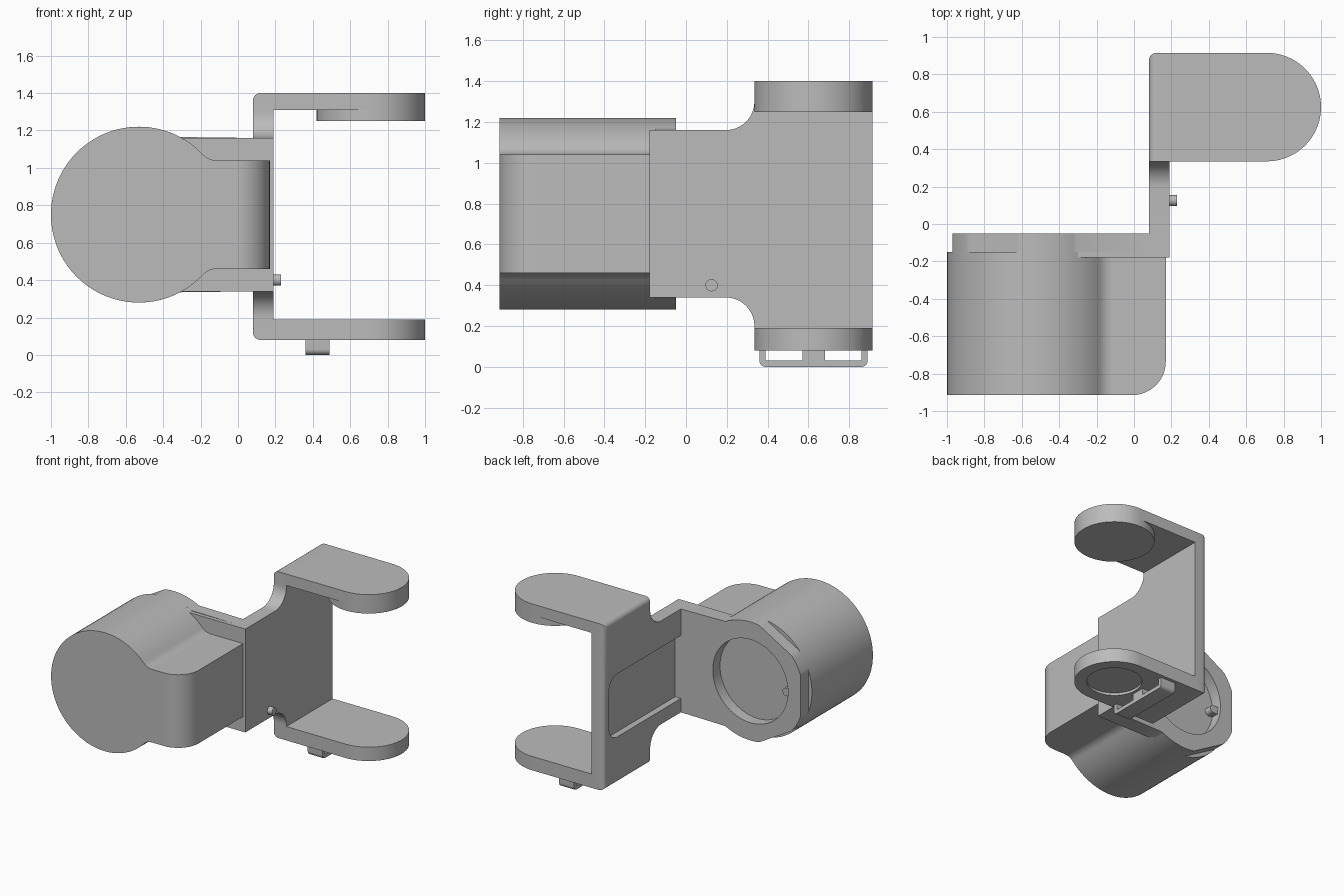
import bpy, bmesh
from math import sin, cos, radians, sqrt, atan2, degrees

cube = bpy.data.objects.get("Cube")
if cube:
    bpy.data.objects.remove(cube, do_unlink=True)

GREY = (0.5, 0.5, 0.5, 1)
grey = bpy.data.materials.new("plain grey")
grey.diffuse_color = GREY
grey.use_nodes = True
grey.node_tree.nodes["Principled BSDF"].inputs["Base Color"].default_value = GREY


def arc(cx, cy, r, a0, a1, n=16):
    angles = [radians(a0 + (a1 - a0) * i / n) for i in range(n + 1)]
    return [(cx + r * cos(a), cy + r * sin(a)) for a in angles]


def circle(cx, cy, r, n=64):
    return arc(cx, cy, r, 0, 360, n)[:-1]


def rect(a0, b0, a1, b1):
    return [(a0, b0), (a1, b0), (a1, b1), (a0, b1)]


def prism(name, pts, axis, lo, hi, bevels=()):
    """Extrude a closed profile along an axis; bevels are (edge test, radius, segments)."""
    place = {"x": lambda a, b, t: (t, a, b),
             "y": lambda a, b, t: (a, t, b),
             "z": lambda a, b, t: (a, b, t)}[axis]
    bm = bmesh.new()
    ends = [[bm.verts.new(place(a, b, t)) for a, b in pts] for t in (lo, hi)]
    bm.faces.new(ends[0])
    bm.faces.new(ends[1][::-1])
    for i in range(len(pts)):
        j = (i + 1) % len(pts)
        bm.faces.new((ends[0][j], ends[0][i], ends[1][i], ends[1][j]))
    bmesh.ops.recalc_face_normals(bm, faces=bm.faces)
    for test, radius, segments in bevels:
        edges = [e for e in bm.edges if all(test(v.co) for v in e.verts)]
        bmesh.ops.bevel(bm, geom=edges, offset=radius, segments=segments,
                        profile=0.5, affect="EDGES")
    mesh = bpy.data.meshes.new(name)
    bm.to_mesh(mesh)
    bm.free()
    mesh.materials.append(grey)
    ob = bpy.data.objects.new(name, mesh)
    bpy.context.collection.objects.link(ob)
    parts.append(ob)
    return ob


def activate(ob):
    bpy.ops.object.select_all(action="DESELECT")
    ob.select_set(True)
    bpy.context.view_layer.objects.active = ob


def cut(ob, cutter):
    mod = ob.modifiers.new("cut", "BOOLEAN")
    mod.operation, mod.solver, mod.object = "DIFFERENCE", "EXACT", cutter
    activate(ob)
    bpy.ops.object.modifier_apply(modifier=mod.name)
    parts.remove(cutter)
    bpy.data.objects.remove(cutter, do_unlink=True)


def near(a, b):
    return abs(a - b) < 1e-4


parts = []
FRONT, BACK = -0.915, 0.915
CX, CZ, R = -0.53, 0.75, 0.47        # motor axis and radius
WALL0, WALL1 = 0.08, 0.19            # side wall thickness range in x
LOW, HIGH = 0.08, 1.40               # outer faces of the two arms
PX, PY, PR = 0.71, 0.625, 0.29       # pivot of the arms

# Motor housing: a cylinder blending into a block with a rounded front corner
half, fil, end = 0.29, 0.10, 0.17
dz = half + fil
dx = sqrt((R + fil) ** 2 - dz ** 2)
a = degrees(atan2(dz, dx))
upper = [(end, CZ + half)] + arc(CX + dx, CZ + dz, fil, 270, 180 + a, 8)
lower = [(x, 2 * CZ - z) for x, z in reversed(upper)]
profile = upper + arc(CX, CZ, R, a, 360 - a, 80)[1:-1] + lower
prism("motor_housing", profile, "y", FRONT, -0.15,
      [(lambda c: near(c.x, end) and near(c.y, FRONT), 0.18, 12)])

# Rear mount: flattened ring joined to the mounting plate, with a round recess
def mount_point(deg):
    r = R
    for flat in (120, 180, 240):
        if abs(deg - flat) < 30:
            r = min(r, 0.44 / cos(radians(deg - flat)))
    return CX + r * cos(radians(deg)), CZ + r * sin(radians(deg))

mount = prism("rear_mount",
              [(WALL0, 0.34), (WALL0, 1.16)]
              + [mount_point(d) for d in range(62, 299, 2)], "y", -0.15, -0.05)
cut(mount, prism("recess_cutter", circle(CX, CZ, 0.33), "y", -0.14, 0.05))
prism("mounting_plate", rect(-0.45, 0.34, WALL0, 1.16), "y", -0.18, -0.15)
prism("locating_tab", [(CX - 0.34, 0.70)] + arc(CX - 0.29, 0.73, 0.03, -90, 90, 8)
      + [(CX - 0.34, 0.76)], "y", -0.145, -0.08)

# Side wall: narrow near the motor, flaring with fillets to meet the arms
wall = [(-0.18, 0.34)] + arc(0.195, 0.20, 0.14, 90, 0) + [(0.335, LOW), (BACK, LOW)]
wall += [(BACK, HIGH), (0.335, HIGH)] + arc(0.195, 1.30, 0.14, 0, -90) + [(-0.18, 1.16)]
side = prism("side_wall", wall, "x", WALL0, WALL1,
             [(lambda c: near(c.x, WALL0) and (near(c.z, LOW) or near(c.z, HIGH)), 0.04, 6)])
pocket = [(-0.05, 0.45)] + arc(0.75, 0.55, 0.10, -90, 0, 8)
pocket += arc(0.75, 0.85, 0.10, 0, 90, 8) + [(-0.05, 0.95)]
cut(side, prism("pocket_cutter", pocket, "x", -0.1, 0.13))
prism("side_peg", circle(0.125, 0.40, 0.03, 32), "x", WALL1, 0.23)

# Arms with round ends and their pivot details
arm = [(WALL1, PY - PR)] + arc(PX, PY, PR, -90, 90, 40) + [(WALL1, PY + PR)]
prism("upper_arm", arm, "z", 1.31, HIGH)
prism("upper_pivot_disc", circle(PX, PY, PR, 80), "z", 1.25, 1.31)
lower_arm = prism("lower_arm", arm, "z", LOW, 0.19)
cut(lower_arm, prism("pivot_cutter", circle(PX, PY, 0.20), "z", 0, LOW + 0.02))

# Clip under the lower arm: rounded bar carried on three posts
y0, y1, bar = 0.36, 0.89, 0.03
clip = [(y0, LOW)] + arc(y0 + bar, bar, bar, 180, 270, 6)
clip += arc(y1 - bar, bar, bar, 270, 360, 6) + [(y1, LOW)]
for right, left in ((0.86, 0.68), (0.57, 0.39)):
    clip += [(right, LOW), (right, bar), (left, bar), (left, LOW)]
prism("lower_clip", clip, "x", 0.36, 0.49)

for ob in parts:
    activate(ob)
    bpy.ops.object.shade_smooth_by_angle(angle=radians(30))
